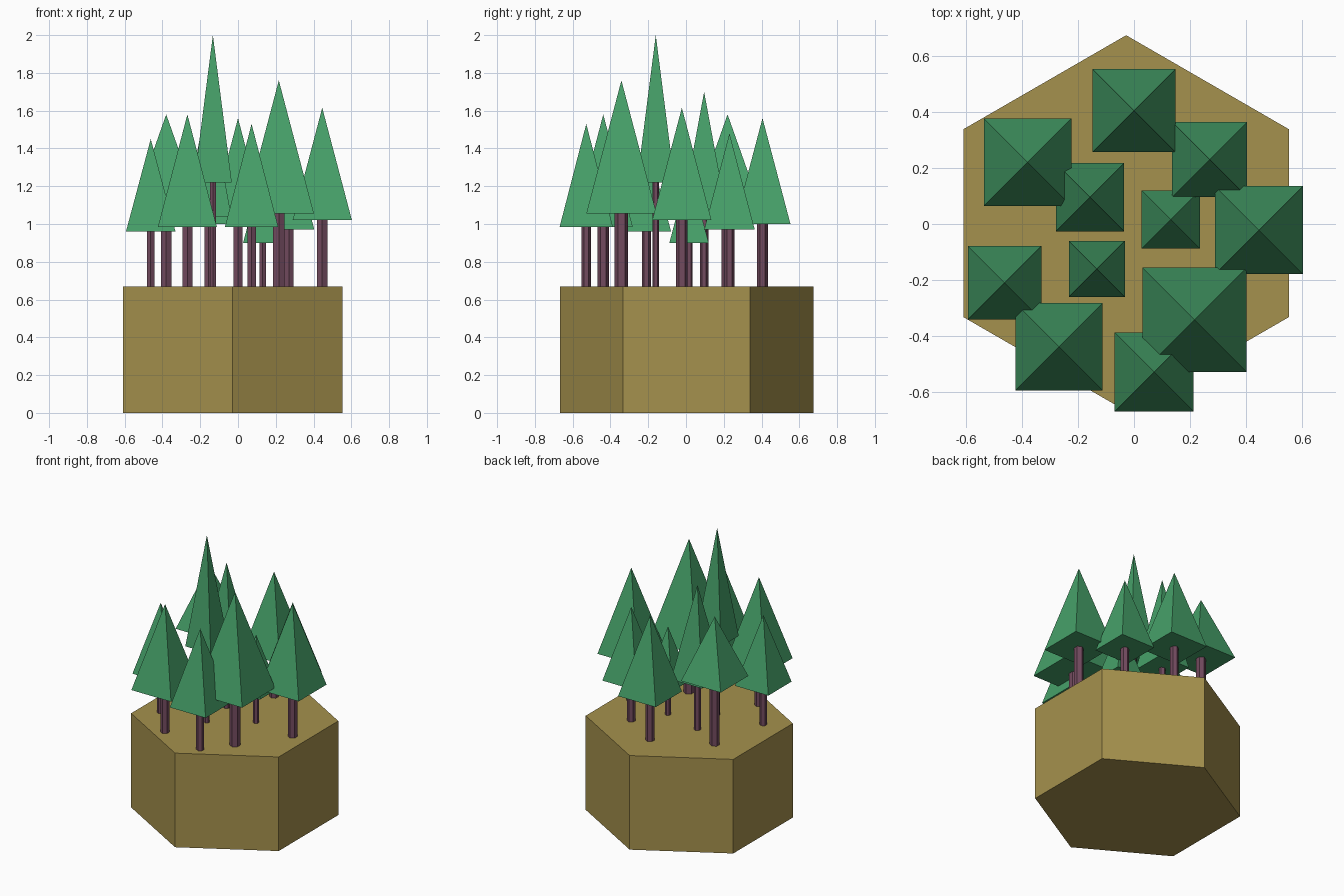
import bpy, math


def material(name, rgb):
    m = bpy.data.materials.new(name)
    m.diffuse_color = (*rgb, 1)
    return m


EARTH = material("ochre earth", (0.376, 0.283, 0.074))
BARK = material("purple brown bark", (0.171, 0.070, 0.114))
LEAF = material("pine green", (0.061, 0.352, 0.141))
GROUND_Z = 0.67


def cone(name, sides, r1, r2, x, y, z0, z1, turn, mat):
    """Flat-faced prism (r1 == r2) or pyramid (r2 == 0) from z0 to z1."""
    bpy.ops.mesh.primitive_cone_add(
        vertices=sides, radius1=r1, radius2=r2, depth=z1 - z0,
        location=(x, y, (z0 + z1) / 2))
    ob = bpy.context.object
    ob.name = name
    # Vertex 0 of the primitive points along +y; turn in the mesh itself
    ob.rotation_euler.z = turn
    bpy.ops.object.transform_apply(location=False, rotation=True, scale=False)
    ob.data.materials.append(mat)
    return ob


# Hexagonal block of ground
cone("ground_block", 6, 0.671, 0.671, -0.028, 0.003, 0, GROUND_Z, 0, EARTH)

# Trees: x, y, crown half width, crown base z, tip z, trunk radius
TREES = [
    (0.000, 0.405, 0.148, 1.00, 1.56, 0.028),
    (-0.380, 0.220, 0.156, 1.14, 1.58, 0.032),
    (0.270, 0.230, 0.134, 0.97, 1.48, 0.027),
    (-0.462, -0.210, 0.131, 0.96, 1.45, 0.024),
    (-0.268, -0.438, 0.156, 0.985, 1.58, 0.030),
    (0.072, -0.528, 0.141, 0.985, 1.53, 0.026),
    (0.216, -0.342, 0.186, 1.055, 1.76, 0.036),
    (0.446, -0.022, 0.157, 1.02, 1.615, 0.031),
    (0.131, 0.016, 0.104, 0.90, 1.295, 0.019),
    (-0.157, 0.096, 0.122, 1.04, 1.70, 0.022),
    (-0.133, -0.160, 0.100, 1.22, 2.00, 0.018),
]

for i, (x, y, half, z0, z1, r) in enumerate(TREES, 1):
    cone(f"tree_trunk_{i}", 6, r, r, x, y, GROUND_Z, z0 + 0.005, 0, BARK)
    cone(f"tree_crown_{i}", 4, half * math.sqrt(2), 0, x, y, z0, z1,
         math.pi / 4, LEAF)
